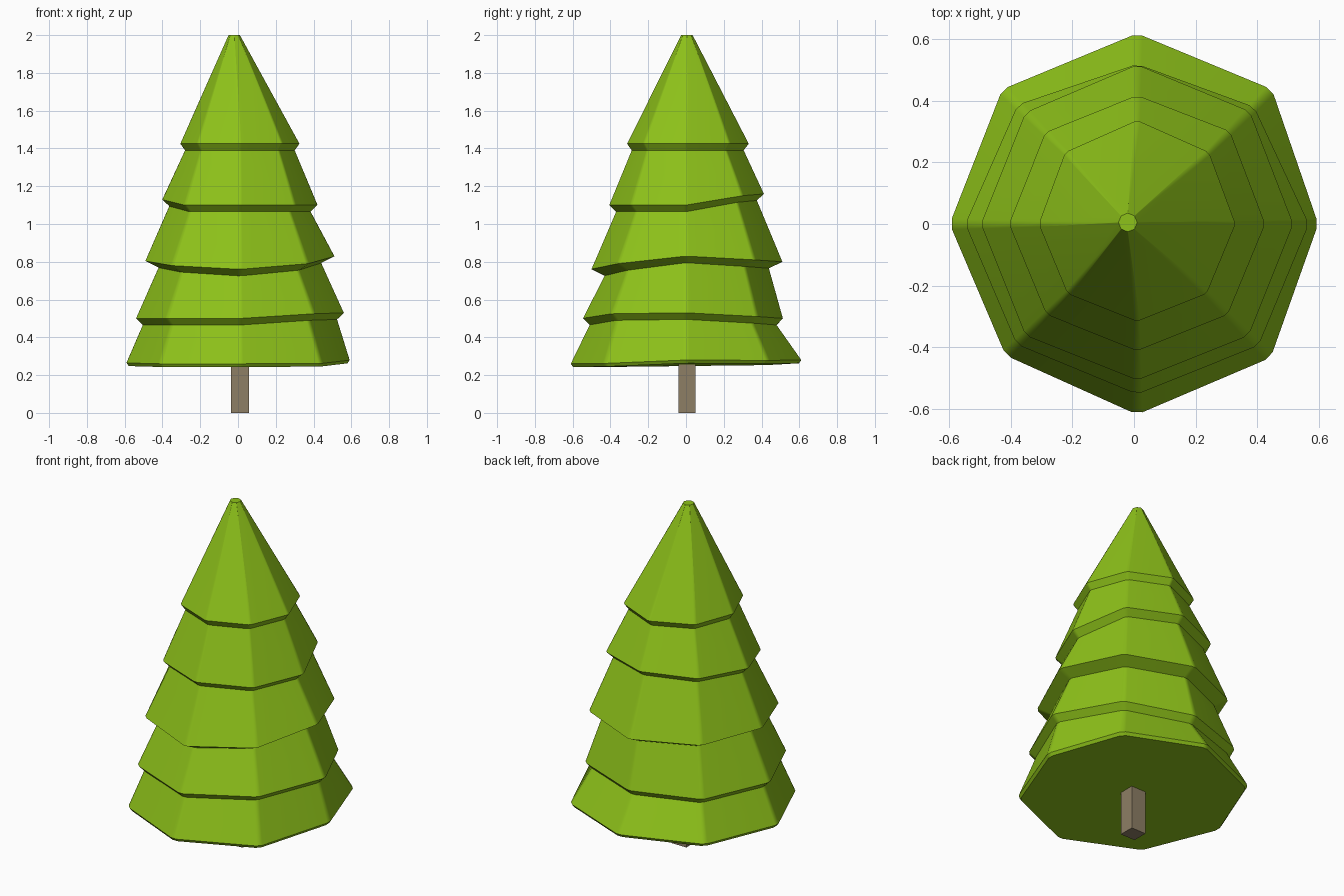
import bpy, bmesh, math
from mathutils import Vector

if "Cube" in bpy.data.objects:
    bpy.data.objects.remove(bpy.data.objects["Cube"])


def material(name, rgb):
    m = bpy.data.materials.new(name)
    m.diffuse_color = (*rgb, 1)
    m.use_nodes = True
    m.node_tree.nodes["Principled BSDF"].inputs["Base Color"].default_value = m.diffuse_color
    return m


def ring(radii, heights, cx=0.01, cy=0.0, chamfer=0.04):
    """Eight-sided ring, each corner split in two for a narrow bevel."""
    pts = []
    for i in range(8):
        a = math.radians(45 * i)
        r = radii[i] * 1.012
        pts.append(Vector((cx + r * math.cos(a), cy + r * math.sin(a), heights[i])))
    out = []
    for i, p in enumerate(pts):
        out.append(p.lerp(pts[i - 1], chamfer))
        out.append(p.lerp(pts[(i + 1) % 8], chamfer))
    return out


# Tiers: rim radii and rim heights at 0, 45 ... 315 degrees, underside scale, drop
tiers = [
    ([.315, .325, .332, .325, .315, .315, .312, .315], [1.425] * 8, .92, .035),
    ([.41, .42, .412, .415, .41, .41, .406, .41],
     [1.10, 1.15, 1.16, 1.15, 1.13, 1.10, 1.10, 1.10], .91, .035),
    ([.50, .51, .51, .505, .50, .505, .50, .505],
     [.83, .81, .80, .80, .805, .78, .76, .79], .86, .035),
    ([.55, .53, .512, .54, .55, .545, .545, .55],
     [.53, .51, .50, .50, .50, .50, .50, .525], .935, .035),
    ([.58, .61, .61, .61, .60, .595, .61, .605],
     [.28, .278, .28, .27, .265, .26, .26, .262], .98, .017),
]

# Foliage: one loft from the tip down through every rim and underside
rings = [ring([.03] * 8, [2.0] * 8, -.02, .005)]
for radii, heights, scale, drop in tiers:
    rings.append(ring(radii, heights))
    rings.append(ring([r * scale for r in radii], [h - drop for h in heights]))

bm = bmesh.new()
loops = [[bm.verts.new(p) for p in r] for r in rings]
for a, b in zip(loops, loops[1:]):
    for i in range(16):
        j = (i + 1) % 16
        bm.faces.new((a[i], b[i], b[j], a[j]))
bm.faces.new(loops[0])
bm.faces.new(loops[-1][::-1])
bmesh.ops.recalc_face_normals(bm, faces=bm.faces)
mesh = bpy.data.meshes.new("foliage")
bm.to_mesh(mesh)
bm.free()
foliage = bpy.data.objects.new("foliage", mesh)
bpy.context.collection.objects.link(foliage)
mesh.materials.append(material("leaf_green", (.27, .54, .01)))
bpy.ops.object.select_all(action='DESELECT')
foliage.select_set(True)
bpy.context.view_layer.objects.active = foliage
bpy.ops.object.shade_smooth_by_angle(angle=math.radians(30))
weighted = foliage.modifiers.new("flat_facets", 'WEIGHTED_NORMAL')
weighted.keep_sharp = True

# Trunk: square post
bpy.ops.mesh.primitive_cube_add(size=1, location=(.01, .005, .135))
trunk = bpy.context.object
trunk.name = "trunk"
trunk.scale = (.095, .09, .27)
trunk.data.materials.append(material("bark", (.27, .21, .13)))
